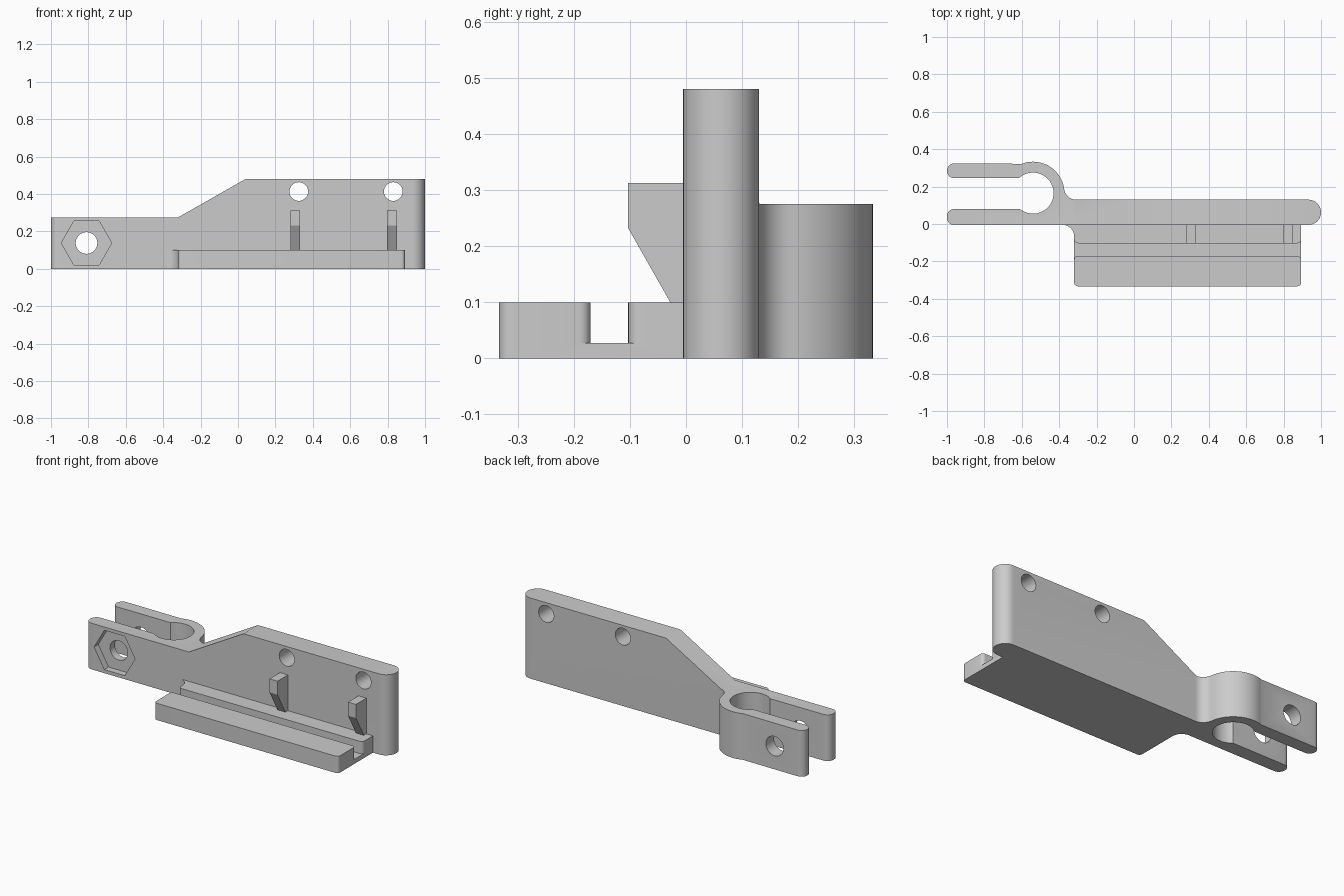
import bpy, bmesh
from math import cos, sin, radians

if "Cube" in bpy.data.objects:
    bpy.data.objects.remove(bpy.data.objects["Cube"])

grey = bpy.data.materials.new("plain grey")
grey.use_nodes = True
colour = (0.6, 0.6, 0.6, 1)
grey.diffuse_color = colour
grey.node_tree.nodes["Principled BSDF"].inputs["Base Color"].default_value = colour


def arc(cx, cy, r, start, end, steps=10):
    angles = [radians(start + (end - start) * i / steps) for i in range(steps + 1)]
    return [(cx + r * cos(a), cy + r * sin(a)) for a in angles]


def prism(name, outline, axis, low, high):
    """Extrude a flat outline along an axis, with faces turned outward."""
    place = {"x": lambda a, b, h: (h, a, b),
             "y": lambda a, b, h: (a, h, b),
             "z": lambda a, b, h: (a, b, h)}[axis]
    bm = bmesh.new()
    bottom, top = [[bm.verts.new(place(a, b, h)) for a, b in outline] for h in (low, high)]
    bm.faces.new(bottom[::-1])
    bm.faces.new(top)
    n = len(outline)
    for i in range(n):
        j = (i + 1) % n
        bm.faces.new((bottom[i], bottom[j], top[j], top[i]))
    bm.normal_update()
    if bm.calc_volume(signed=True) < 0:
        bmesh.ops.reverse_faces(bm, faces=bm.faces[:])
    mesh = bpy.data.meshes.new(name)
    bm.to_mesh(mesh)
    bm.free()
    mesh.materials.append(grey)
    obj = bpy.data.objects.new(name, mesh)
    bpy.context.collection.objects.link(obj)
    return obj


def cut(target, cutters):
    """Subtract each cutter, then discard it."""
    for cutter in cutters:
        mod = target.modifiers.new("cut", "BOOLEAN")
        mod.operation, mod.solver, mod.object = "DIFFERENCE", "EXACT", cutter
        graph = bpy.context.evaluated_depsgraph_get()
        mesh = bpy.data.meshes.new_from_object(target.evaluated_get(graph))
        target.modifiers.clear()
        target.data = mesh
        bpy.data.objects.remove(cutter)


# Upright plate with the split clamp at its right end
clamp_x, clamp_y, tip = -0.54, 0.165, 0.038
plate_outline = (
    arc(-1 + tip, 0.033, tip, 180, 270, 6)
    + arc(0.9325, 0.0625, 0.0675, -90, 90, 24)
    + arc(-0.309, 0.195, 0.065, 270, 187.4, 12)
    + arc(clamp_x, clamp_y, 0.168, 12, 111, 24)
    + arc(-1 + tip, 0.286, tip, 90, 180, 6)
    + arc(-1 + tip, 0.283, tip, 180, 270, 6)
    + arc(clamp_x, clamp_y, 0.11, 133, -130, 40)
    + arc(-1 + tip, 0.042, tip, 90, 180, 6)
)
bracket = prism("clamp_bracket", plate_outline, "z", 0, 0.48)

# Sloped shoulder, bolt holes and hexagonal nut pocket
cutters = [prism("shoulder_cutter", [(-1.1, 0.275), (-0.32, 0.275), (0.04, 0.48),
                                     (0.04, 0.6), (-1.1, 0.6)], "y", -0.5, 0.5)]
for x, z, r in [(0.325, 0.413, 0.05), (0.83, 0.413, 0.05), (-0.81, 0.138, 0.058)]:
    cutters.append(prism("hole_cutter", arc(x, z, r, 0, 360, 32)[:-1], "y", -0.5, 0.5))
cutters.append(prism("nut_cutter", arc(-0.81, 0.138, 0.135, 0, 360, 6)[:-1], "y", -0.1, 0.035))
cut(bracket, cutters)

# Grooved tray along the foot of the plate
left, right, corner, face = -0.32, 0.893, 0.02, -0.005
tray_outline = (
    arc(-0.38, face - 0.06, 0.06, 90, 0)
    + arc(left + corner, -0.313, corner, 180, 270, 6)
    + arc(right - corner, -0.313, corner, 270, 360, 6)
    + [(right, face)]
)
tray = prism("grooved_tray", tray_outline, "z", 0, 0.1)

# Groove flares where the rail ends are rounded
front, back = -0.17 - corner, -0.103 + corner
groove_outline = (
    [(left - 0.1, front)]
    + arc(left + corner, front, corner, 180, 90, 6)
    + arc(right - corner, front, corner, 90, 0, 6)
    + [(right + 0.1, front), (right + 0.1, back)]
    + arc(right - corner, back, corner, 0, -90, 6)
    + arc(left + corner, back, corner, 270, 180, 6)
    + [(left - 0.1, back)]
)
cut(tray, [prism("groove_cutter", groove_outline, "z", 0.027, 0.2)])

# Hooked ribs above the tray
rib_outline = [(face, 0.313), (-0.103, 0.313), (-0.103, 0.232), (-0.028, 0.1), (face, 0.1)]
for side, x in (("right", 0.306), ("left", 0.823)):
    prism(side + "_hook_rib", rib_outline, "x", x - 0.026, x + 0.026)

# Smooth the curved walls and keep edges sharp
bpy.ops.object.select_all(action="DESELECT")
for obj in (bracket, tray):
    obj.select_set(True)
bpy.context.view_layer.objects.active = bracket
bpy.ops.object.shade_smooth_by_angle(angle=radians(30))
